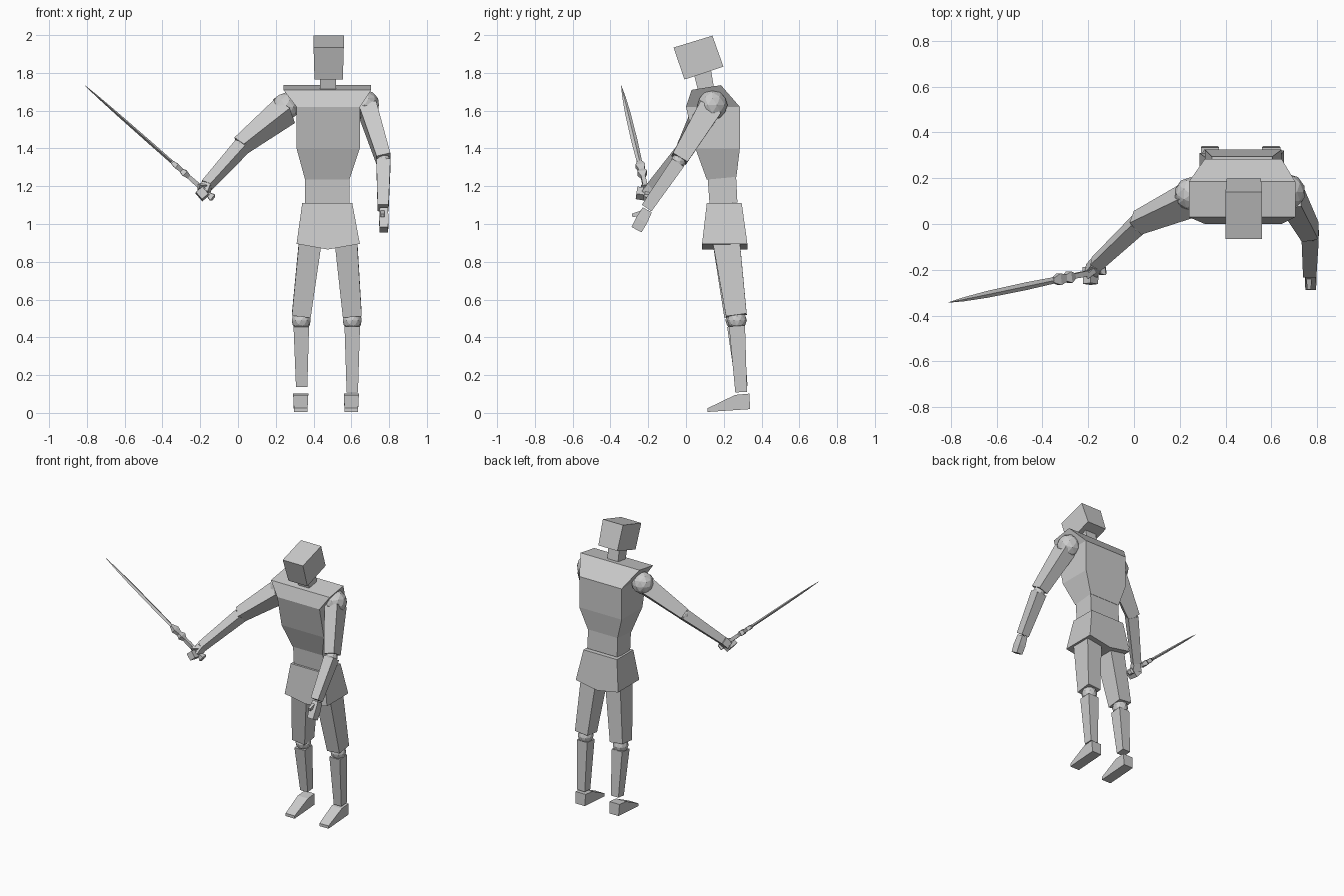
import bpy, bmesh
from mathutils import Vector

grey = bpy.data.materials.new("plain_grey")
grey.diffuse_color = (0.6, 0.6, 0.6, 1)


def finish(name, bm):
    bmesh.ops.recalc_face_normals(bm, faces=bm.faces[:])
    mesh = bpy.data.meshes.new(name)
    bm.to_mesh(mesh)
    bm.free()
    mesh.materials.append(grey)
    obj = bpy.data.objects.new(name, mesh)
    bpy.context.collection.objects.link(obj)
    return obj


def loft(name, rings):
    """Skin a closed solid through rings of matching corner counts."""
    bm = bmesh.new()
    loops = [[bm.verts.new(p) for p in ring] for ring in rings]
    n = len(loops[0])
    for lo, hi in zip(loops, loops[1:]):
        for i in range(n):
            j = (i + 1) % n
            bm.faces.new((lo[i], lo[j], hi[j], hi[i]))
    bm.faces.new(loops[0][::-1])
    bm.faces.new(loops[-1])
    return finish(name, bm)


def slab(x0, x1, front, back):
    """Four-corner ring; front and back are (y, z)."""
    return [(x0, *front), (x1, *front), (x1, *back), (x0, *back)]


def limb(name, sections, hint, diamond=False):
    """Box or diamond section swept along points; sections are (point, width along hint, width across)."""
    pts = [Vector(s[0]) for s in sections]
    d = (pts[-1] - pts[0]).normalized()
    u = Vector(hint)
    u = (u - d * u.dot(d)).normalized()
    v = d.cross(u)
    signs = [(1, 0), (0, 1), (-1, 0), (0, -1)] if diamond else [(1, 1), (-1, 1), (-1, -1), (1, -1)]
    rings = [[p + u * a * s[1] / 2 + v * b * s[2] / 2 for a, b in signs] for p, s in zip(pts, sections)]
    return loft(name, rings)


def ball(name, centre, r):
    bm = bmesh.new()
    bmesh.ops.create_icosphere(bm, subdivisions=2, radius=r)
    bmesh.ops.translate(bm, verts=bm.verts, vec=centre)
    return finish(name, bm)


# Head and neck
loft("head", [slab(0.405, 0.555, (-0.008, 1.765), (0.198, 1.833)),
              slab(0.40, 0.56, (-0.066, 1.934), (0.14, 1.997))])
loft("neck", [slab(0.435, 0.52, (0.065, 1.70), (0.15, 1.71)),
              slab(0.435, 0.52, (0.04, 1.80), (0.13, 1.83))])

# Body
loft("torso", [slab(0.355, 0.59, (0.11, 1.235), (0.267, 1.25)),
               slab(0.31, 0.645, (0.05, 1.40), (0.285, 1.40)),
               slab(0.31, 0.645, (0.0, 1.62), (0.285, 1.62)),
               slab(0.24, 0.705, (0.03, 1.71), (0.185, 1.735))])
loft("waist", [slab(0.355, 0.59, (0.125, 1.10), (0.272, 1.115)),
               slab(0.355, 0.59, (0.115, 1.24), (0.265, 1.255))])

# Hip skirt with a lowered middle ridge
skirt = []
for y0, y1 in ((0.085, 0.11), (0.325, 0.295)):
    skirt.append([(0.31, y0, 0.895), (0.475, y0, 0.865), (0.645, y0, 0.895),
                  (0.605, y1, 1.11), (0.34, y1, 1.11)])
loft("hip_skirt", skirt)

# Legs: side, thigh top x, knee x, ankle x, knee y, ankle (y, z)
X, Y = (1, 0, 0), (0, 1, 0)
for side, hip, knee, ankle, ky, ay, az in (("right", 0.385, 0.335, 0.337, 0.257, 0.295, 0.14),
                                           ("left", 0.57, 0.605, 0.605, 0.267, 0.292, 0.11)):
    limb(side + "_thigh", [((hip, 0.21, 0.93), 0.12, 0.145), ((knee, ky, 0.515), 0.10, 0.11)], X)
    ball(side + "_knee", (knee, ky + 0.003, 0.49), 0.052)
    limb(side + "_shin", [((knee, ky + 0.003, 0.46), 0.082, 0.085), ((ankle, ay, az), 0.06, 0.062)], X)
    foot = []
    for s in (-1, 1):
        foot.append([(ankle - 0.005 + s * w, y, z) for w, y, z in
                     ((0.036, 0.115, 0.005), (0.036, 0.34, 0.02), (0.04, 0.335, 0.102),
                      (0.04, 0.26, 0.095), (0.036, 0.115, 0.025))])
    loft(side + "_foot", foot)

# Sword arm
tilt = (0, -0.55, 0.83)
ball("right_shoulder", (0.25, 0.13, 1.62), 0.075)
limb("right_upper_arm", [((0.25, 0.11, 1.60), 0.115, 0.12), ((0.015, 0.005, 1.415), 0.075, 0.08)], tilt)
ball("right_elbow", (0.015, 0.0, 1.41), 0.036)
limb("right_forearm", [((0.02, 0.0, 1.41), 0.07, 0.07), ((-0.165, -0.175, 1.205), 0.05, 0.055)], tilt)
limb("right_palm", [((-0.165, -0.175, 1.205), 0.05, 0.05), ((-0.185, -0.205, 1.165), 0.05, 0.06)], tilt)
limb("right_fingers", [((-0.19, -0.19, 1.155), 0.045, 0.055), ((-0.19, -0.262, 1.165), 0.045, 0.05)], (0.75, 0, 0.65))
limb("right_thumb", [((-0.175, -0.20, 1.20), 0.025, 0.025), ((-0.21, -0.23, 1.20), 0.02, 0.02)], tilt)

# Free arm
ball("left_shoulder", (0.67, 0.14, 1.63), 0.08)
limb("left_upper_arm", [((0.685, 0.125, 1.61), 0.095, 0.125), ((0.77, -0.035, 1.345), 0.075, 0.09)], X)
ball("left_elbow", (0.77, -0.04, 1.333), 0.04)
limb("left_forearm", [((0.77, -0.042, 1.325), 0.075, 0.075), ((0.768, -0.208, 1.085), 0.058, 0.062)], X)
limb("left_hand", [((0.772, -0.205, 1.075), 0.042, 0.055), ((0.772, -0.235, 1.02), 0.05, 0.065),
                   ((0.772, -0.262, 0.97), 0.045, 0.06)], X)
limb("left_thumb", [((0.765, -0.23, 1.06), 0.022, 0.028), ((0.765, -0.285, 1.045), 0.018, 0.018)], X)

# Sword, laid along one line from pommel to tip
pommel, tip = Vector((-0.13, -0.20, 1.135)), Vector((-0.81, -0.343, 1.733))


def sword_part(name, sections, diamond=False):
    limb(name, [(pommel.lerp(tip, t), w, d) for t, w, d in sections], Y, diamond)


sword_part("sword_pommel", [(0, 0.025, 0.025), (0.012, 0.045, 0.04), (0.035, 0.025, 0.025)])
sword_part("sword_grip", [(0.03, 0.022, 0.022), (0.15, 0.024, 0.024), (0.22, 0.02, 0.02)])
sword_part("sword_guard", [(0.19, 0.02, 0.02), (0.225, 0.05, 0.035), (0.25, 0.03, 0.022),
                           (0.29, 0.052, 0.028), (0.33, 0.02, 0.015)])
sword_part("sword_blade", [(0.25, 0.026, 0.018), (0.5, 0.034, 0.018), (0.75, 0.03, 0.015),
                           (0.9, 0.018, 0.01), (1, 0.002, 0.002)], True)
